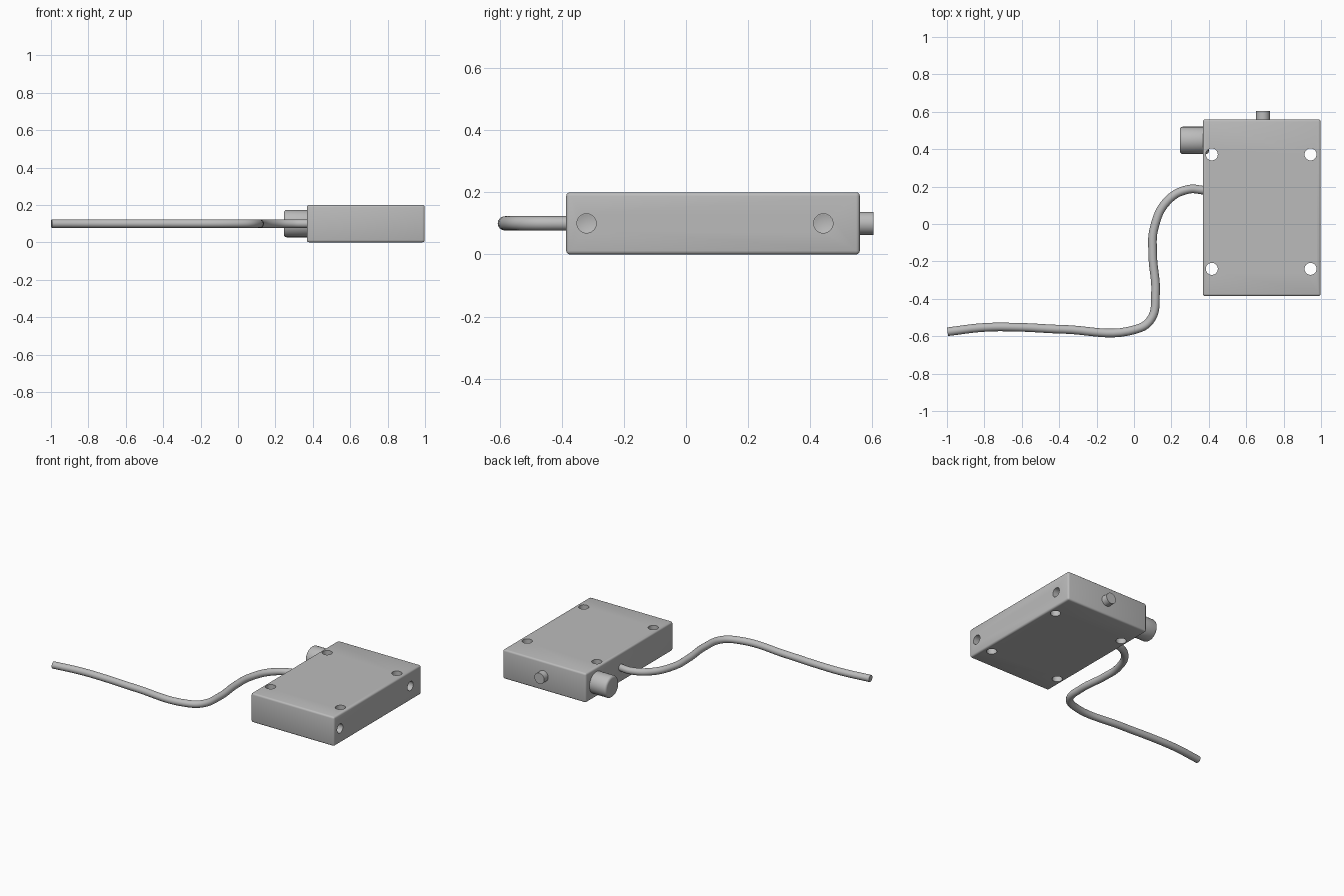
import bpy, math
from mathutils import Vector

cube = bpy.data.objects.get("Cube")
if cube:
    bpy.data.objects.remove(cube, do_unlink=True)

MID_Z = 0.1
grey = bpy.data.materials.new("plain grey")
grey.use_nodes = True
grey.diffuse_color = (0.5, 0.5, 0.5, 1)
grey.node_tree.nodes["Principled BSDF"].inputs["Base Color"].default_value = (0.5, 0.5, 0.5, 1)


def activate(obj):
    bpy.ops.object.select_all(action='DESELECT')
    obj.select_set(True)
    bpy.context.view_layer.objects.active = obj


def finish(obj, name):
    obj.name = name
    obj.data.materials.clear()
    obj.data.materials.append(grey)
    activate(obj)
    bpy.ops.object.shade_smooth_by_angle(angle=math.radians(35))
    return obj


def apply_bevel(obj, width, angle=60):
    activate(obj)
    mod = obj.modifiers.new("rounding", 'BEVEL')
    mod.width, mod.segments = width, 3
    mod.limit_method, mod.angle_limit = 'ANGLE', math.radians(angle)
    bpy.ops.object.modifier_apply(modifier=mod.name)


def cylinder(start, end, radius, tip=None):
    """Solid rod from start to end; a tip radius makes it a cone."""
    a, b = Vector(start), Vector(end)
    bpy.ops.mesh.primitive_cone_add(
        vertices=48, radius1=radius, radius2=radius if tip is None else tip,
        depth=(b - a).length, location=(a + b) / 2,
        rotation=(b - a).to_track_quat('Z', 'Y').to_euler())
    return bpy.context.object


def cut(target, cutter):
    activate(target)
    mod = target.modifiers.new("hole", 'BOOLEAN')
    mod.operation, mod.solver, mod.object = 'DIFFERENCE', 'EXACT', cutter
    bpy.ops.object.modifier_apply(modifier=mod.name)
    bpy.data.objects.remove(cutter, do_unlink=True)


# Rounded rectangular housing
bpy.ops.mesh.primitive_cube_add(size=1, location=(0.683, 0.087, MID_Z))
housing = bpy.context.object
housing.scale = (0.63, 0.945, 0.2)
bpy.ops.object.transform_apply(location=True, rotation=True, scale=True)
apply_bevel(housing, 0.012)

# Four vertical through holes
for x in (0.416, 0.944):
    for y in (-0.24, 0.372):
        cut(housing, cylinder((x, y, -0.1), (x, y, 0.3), 0.032))

# Two blind drilled holes with conical bottoms in the left side
for y in (-0.32, 0.442):
    cut(housing, cylinder((0.88, y, MID_Z), (1.1, y, MID_Z), 0.031))
    cut(housing, cylinder((0.881, y, MID_Z), (0.862, y, MID_Z), 0.031, 0))
finish(housing, "housing")

# Round connector on the right side, rounded at its outer end
connector = cylinder((0.40, 0.447, MID_Z), (0.245, 0.447, MID_Z), 0.073)
apply_bevel(connector, 0.015)
finish(connector, "connector")

# Small stud on the back
finish(cylinder((0.69, 0.52, MID_Z), (0.69, 0.604, MID_Z), 0.037), "back_stud")

# Cable leaving the right side and bending toward the front
path = [(0.38, 0.18), (0.29, 0.185), (0.18, 0.125), (0.108, -0.02), (0.1, -0.16),
        (0.115, -0.37), (0.09, -0.51), (0.01, -0.563), (-0.38, -0.563),
        (-0.62, -0.552), (-0.8, -0.553), (-0.997, -0.576)]
curve = bpy.data.curves.new("cable", 'CURVE')
curve.dimensions = '3D'
curve.bevel_depth, curve.bevel_resolution = 0.023, 6
curve.resolution_u, curve.use_fill_caps = 10, True
spline = curve.splines.new('BEZIER')
spline.bezier_points.add(len(path) - 1)
for point, (x, y) in zip(spline.bezier_points, path):
    point.co = (x, y, MID_Z)
    point.handle_left_type = point.handle_right_type = 'AUTO'
cable = bpy.data.objects.new("cable", curve)
bpy.context.collection.objects.link(cable)
activate(cable)
bpy.ops.object.convert(target='MESH')
finish(bpy.context.object, "cable")
